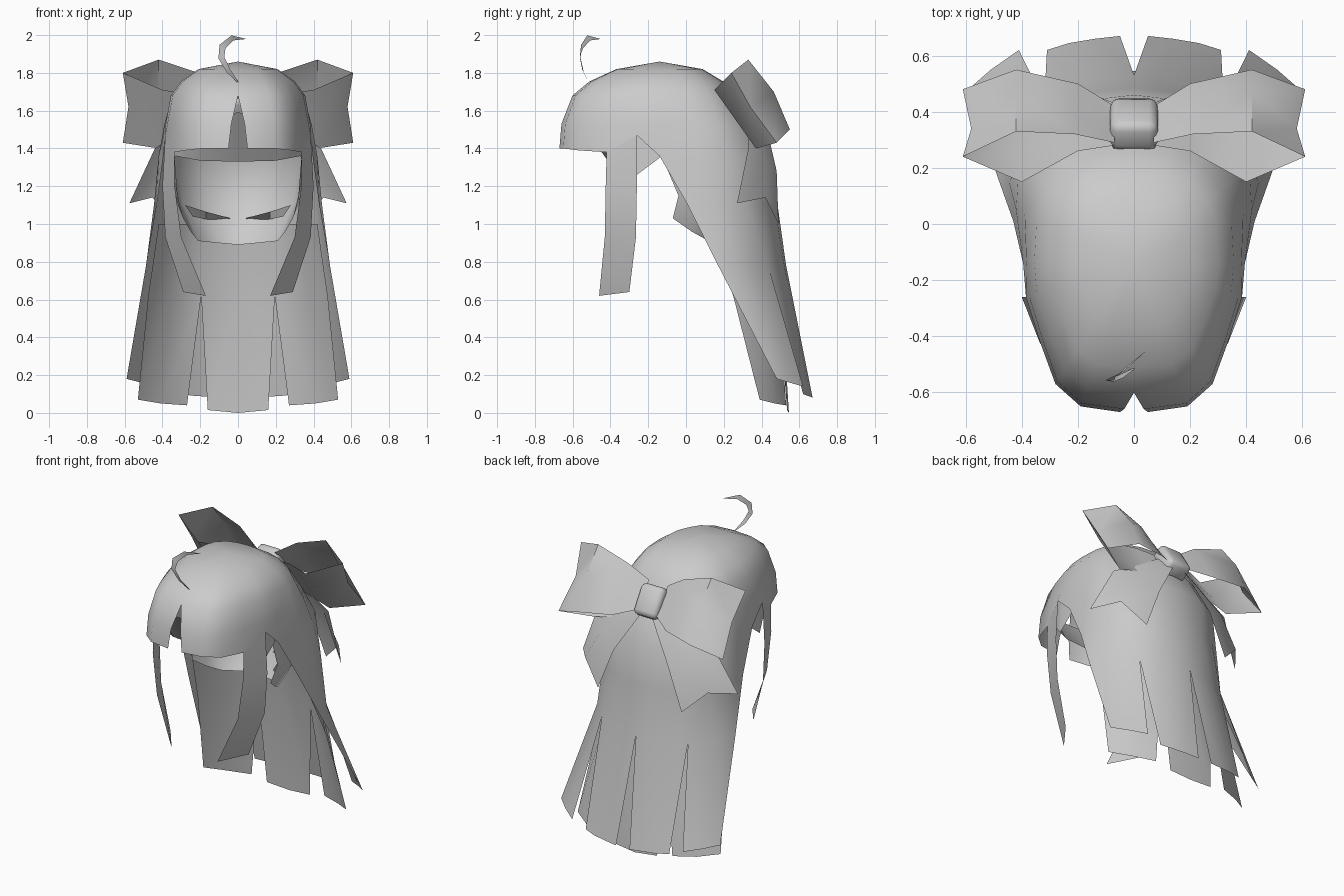
import bpy, bmesh, math
from mathutils import Vector, Matrix

cube = bpy.data.objects.get("Cube")
if cube:
    bpy.data.objects.remove(cube, do_unlink=True)

# One plain grey for everything
grey = bpy.data.materials.new("light_grey")
grey.use_nodes = True
grey.diffuse_color = (0.6, 0.6, 0.6, 1)
grey.node_tree.nodes["Principled BSDF"].inputs["Base Color"].default_value = (0.6, 0.6, 0.6, 1)


def finish(obj, angle=50):
    obj.data.materials.append(grey)
    bpy.ops.object.select_all(action='DESELECT')
    obj.select_set(True)
    bpy.context.view_layer.objects.active = obj
    bpy.ops.object.shade_smooth_by_angle(angle=math.radians(angle))


def sheets(name, grids, mirror=True):
    """Join grids of points (rows from top to bottom) into one mesh."""
    bm = bmesh.new()
    for rows in grids:
        v = [[bm.verts.new(p) for p in row] for row in rows]
        for r in range(len(v) - 1):
            for c in range(len(v[0]) - 1):
                bm.faces.new((v[r + 1][c], v[r + 1][c + 1], v[r][c + 1], v[r][c]))
    bmesh.ops.remove_doubles(bm, verts=bm.verts, dist=0.0005)
    mesh = bpy.data.meshes.new(name)
    bm.to_mesh(mesh)
    bm.free()
    obj = bpy.data.objects.new(name, mesh)
    bpy.context.collection.objects.link(obj)
    finish(obj)
    if mirror:
        mod = obj.modifiers.new("mirror", 'MIRROR')
        mod.use_clip = True
        mod.merge_threshold = 0.001


def level(z, pts):
    return [(x, y, z) for x, y in pts]


# Dome: lower outline from the fringe parting round to the back centre
outline = [(.05, -.67), (.19, -.65), (.28, -.57), (.335, -.42), (.385, -.26), (.395, -.14),
           (.42, .05), (.41, .21), (.32, .36), (.17, .44), (0, .46)]
base_z = [1.40, 1.40, 1.39, 1.38, 1.47, 1.36, 1.36, 1.36, 1.36, 1.36, 1.36]
# height, then how far the dome reaches at the front, side and back
rings = [(1.86, 0, 0, 0), (1.82, .43, .53, .38), (1.755, .70, .76, .56),
         (1.68, .87, .90, .665), (1.53, .98, .97, .835)]
MID = -.14
dome = []
for z, front, side, back in rings:
    row = []
    for i, (x, y) in enumerate(outline):
        d = y - MID
        w = d / .60 if d > 0 else min(1, (d / .53) ** 2)
        f = side * (1 - w) + (back if d > 0 else front) * w
        px = x * f
        if i == 0:
            px = .035 if z < 1.6 else 0
        row.append((px, MID + d * f, z))
    dome.append(row)
dome.append([(x, y, z) for (x, y), z in zip(outline, base_z)])

# Long back hair hanging from the dome, split into strands
back_hair = [dome[-1][5:],
             level(1.10, [(.43, .01), (.445, .15), (.39, .32), (.27, .42), (.14, .47), (0, .485)]),
             level(.78, [(.487, .17), (.455, .29), (.32, .435), (.21, .49), (.10, .52), (0, .53)])]
side_strand = [back_hair[-1][:3], [(.59, .48, .18), (.51, .55, .16), (.41, .62, .14)]]
rear_strand = [back_hair[-1][2:],
               [(.31, .62, .10), (.23, .645, .09), (.14, .66, .085), (.05, .67, .08)]]
sheets("outer_hair", [dome, back_hair, side_strand, rear_strand])

# Inner layer of back strands
inner = [level(1.0, [(.42, .10), (.36, .28), (.19, .41), (0, .44)]),
         level(.62, [(.475, .25), (.36, .40), (.195, .49), (0, .505)])]
inner_side = [inner[-1][:3], [(.53, .39, .07), (.41, .47, .05), (.27, .53, .04)]]
inner_rear = [inner[-1][2:], [(.16, .535, .015), (0, .545, 0)]]
sheets("inner_hair", [inner, inner_side, inner_rear])

# Locks in front of the ears
sheets("side_lock", [[[(.335, -.42, 1.38), (.385, -.26, 1.47)],
                      [(.335, -.425, 1.20), (.40, -.26, 1.20)],
                      [(.30, -.43, .93), (.385, -.265, .93)],
                      [(.17, -.46, .62), (.29, -.30, .64)]]])

# Hair tucked in at the nape, with a small fold across it
sheets("nape_hair", [[
    level(1.55, [(.345, -.12), (.35, -.02), (.31, .14), (.17, .25), (0, .29)]),
    level(1.34, [(.335, -.12), (.36, .0), (.33, .20), (.19, .35), (0, .39)]),
    [(.32, -.04, 1.15), (.325, .08, 1.12), (.29, .22, 1.1), (.16, .33, 1.08), (0, .36, 1.06)],
    [(.29, -.07, 1.03), (.25, .03, .96), (.21, .12, .91), (.11, .20, .90), (0, .23, .89)]]])
sheets("nape_fold", [[[(.04, .31, 1.03), (.17, .22, 1.065), (.28, -.03, 1.10)],
                      [(.05, .33, 1.025), (.17, .27, 1.025), (.24, .05, 1.04)]]])

# Lining that slopes back and down behind the fringe
sheets("fringe_lining", [[
    [(0, -.60, 1.59), (.19, -.57, 1.57), (.29, -.46, 1.55), (.355, -.26, 1.53), (.37, -.14, 1.5)],
    [(0, -.41, 1.33), (.20, -.40, 1.335), (.33, -.36, 1.36), (.365, -.26, 1.26), (.37, -.14, 1.35)]]])

# Bow loop: a strip folded at its outer end
top = [(.07, .29, 1.71), (.21, .32, 1.80), (.42, .33, 1.87), (.61, .24, 1.80),
       (.40, .15, 1.71), (.20, .26, 1.68), (.07, .28, 1.67)]
low = [(.07, .42, 1.56), (.20, .50, 1.52), (.42, .55, 1.50), (.61, .48, 1.43),
       (.42, .37, 1.40), (.20, .38, 1.46), (.07, .38, 1.53)]
mid = [(Vector(a) + Vector(b)) / 2 for a, b in zip(top, low)]
mid[2] += Vector((0, .025, .015))
mid[3] = Vector((.58, .34, 1.62))
sheets("bow_loop", [[r[::-1] for r in (top, mid, low)]])

# Bow tail with a notched end
sheets("bow_tail", [[[(.08, .33, 1.62), (.06, .38, 1.58), (.04, .42, 1.54)],
                     [(.44, .33, 1.40), (.34, .42, 1.34), (.20, .48, 1.28)],
                     [(.575, .27, 1.11), (.455, .42, 1.14), (.31, .49, 1.00)]]])

# Bow knot: a rounded block leaning with the bow
bm = bmesh.new()
bmesh.ops.create_cube(bm, size=1)
bmesh.ops.scale(bm, vec=(.17, .12, .20), verts=bm.verts)
bmesh.ops.bevel(bm, geom=bm.edges[:], offset=.03, segments=2, affect='EDGES', profile=.5)
bmesh.ops.rotate(bm, verts=bm.verts, matrix=Matrix.Rotation(math.radians(32), 3, 'X'))
bmesh.ops.translate(bm, vec=(0, .355, 1.605), verts=bm.verts)
mesh = bpy.data.meshes.new("bow_knot")
bm.to_mesh(mesh)
bm.free()
knot = bpy.data.objects.new("bow_knot", mesh)
bpy.context.collection.objects.link(knot)
finish(knot, 60)

# Stray curl on top: thin tapering ribbon
curl = [(0, -.515, 1.75, .003), (-.05, -.545, 1.81, .012), (-.088, -.56, 1.88, .016),
        (-.082, -.55, 1.94, .018), (-.03, -.515, 1.985, .014), (.04, -.455, 1.98, .001)]
ribbon = []
for i, (x, y, z, w) in enumerate(curl):
    a, b = curl[max(i - 1, 0)], curl[min(i + 1, len(curl) - 1)]
    t = Vector((b[0] - a[0], 0, b[2] - a[2])).normalized()
    side = Vector((-t.z, -.6 * t.x, t.x)) * w
    p = Vector((x, y, z))
    ribbon.append([p + side, p - side])
sheets("top_curl", [ribbon], mirror=False)
